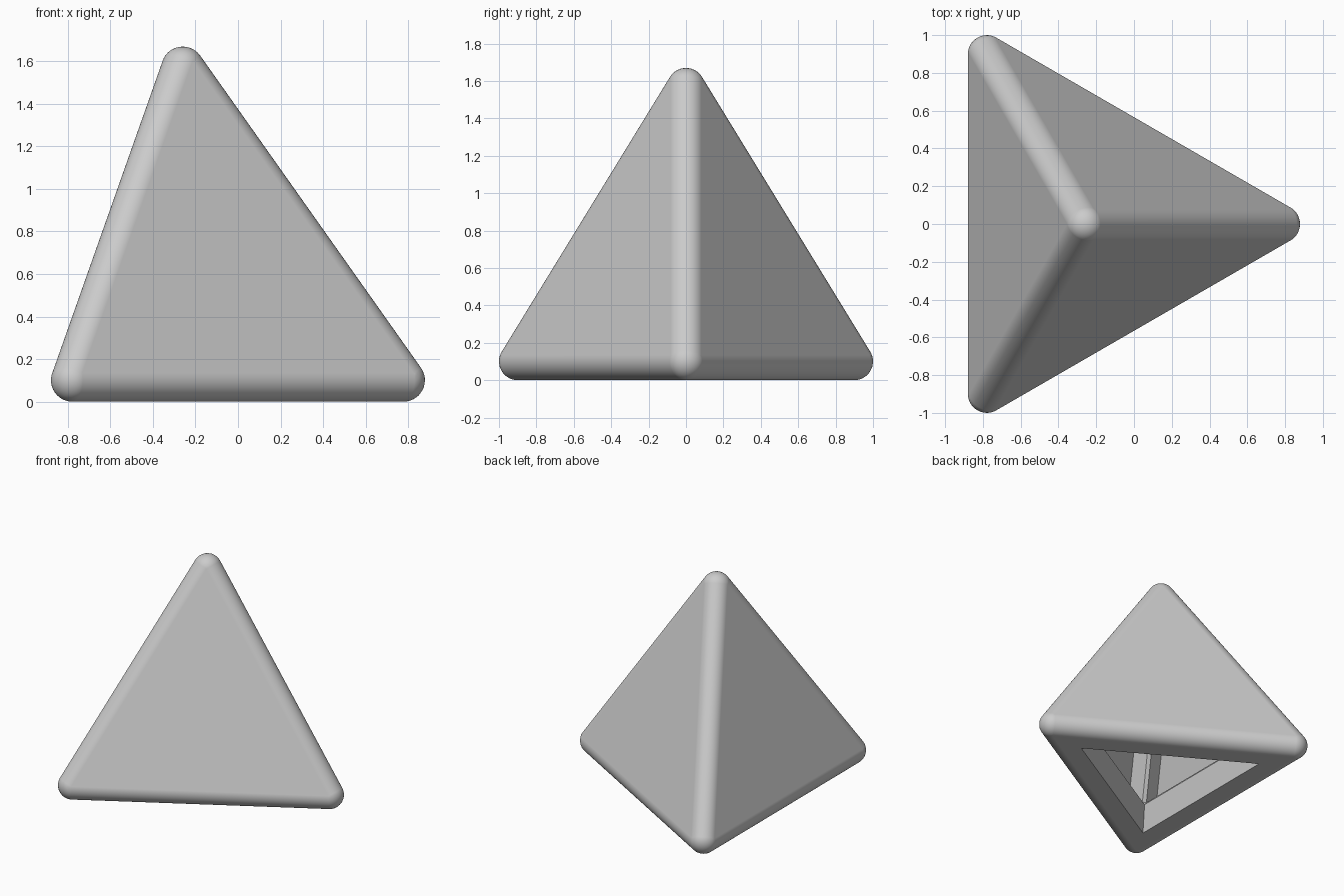
import bpy
import bmesh
from math import radians, sqrt
from mathutils import Vector

cube = bpy.data.objects.get("Cube")
if cube:
    bpy.data.objects.remove(cube, do_unlink=True)

EDGE = 1.8            # edge of the tetrahedron before rounding
RADIUS = 0.1          # edge rounding
STEPS = 18            # facets across a rounded edge
INSPHERE = EDGE / sqrt(24)
FACE_INRADIUS = EDGE / sqrt(12)
CENTRE = Vector((-FACE_INRADIUS / 2, 0, INSPHERE + RADIUS))

# Corners around the body centre, and the normal of the face opposite each
corners = [Vector((2 * FACE_INRADIUS, 0, -INSPHERE)),
           Vector((-FACE_INRADIUS, EDGE / 2, -INSPHERE)),
           Vector((-FACE_INRADIUS, -EDGE / 2, -INSPHERE)),
           Vector((0, 0, 3 * INSPHERE))]
normals = [-c.normalized() for c in corners]

grey = bpy.data.materials.new("light_grey")
grey.use_nodes = True
colour = (0.6, 0.6, 0.6, 1)
grey.diffuse_color = colour
grey.node_tree.nodes["Principled BSDF"].inputs["Base Color"].default_value = colour


def hull(points):
    """Convex hull of points as a clean bmesh with merged flat faces."""
    bm = bmesh.new()
    verts = [bm.verts.new(p) for p in points]
    bmesh.ops.convex_hull(bm, input=verts)
    loose = [v for v in bm.verts if not v.link_faces]
    bmesh.ops.delete(bm, geom=loose, context='VERTS')
    bmesh.ops.dissolve_limit(bm, angle_limit=radians(0.2),
                             verts=bm.verts[:], edges=bm.edges[:])
    bmesh.ops.recalc_face_normals(bm, faces=bm.faces[:])
    return bm


def add_object(name, bm):
    mesh = bpy.data.meshes.new(name)
    bm.normal_update()
    bm.to_mesh(mesh)
    bm.free()
    mesh.materials.append(grey)
    obj = bpy.data.objects.new(name, mesh)
    obj.location = CENTRE
    bpy.context.collection.objects.link(obj)
    return obj


# Rounded shell: a ball patch at each corner, wrapped in a hull
points = []
for i, corner in enumerate(corners):
    a, b, c = [n for j, n in enumerate(normals) if j != i]
    for s in range(STEPS + 1):
        for t in range(STEPS + 1 - s):
            d = a * s + b * t + c * (STEPS - s - t)
            points.append(corner + d.normalized() * RADIUS)
shell = add_object("rounded_pyramid", hull(points))

# Hollow: a central void with a tapered pocket towards every face
MOUTH, MOUTH_INRADIUS, TAPER = 0.265, 0.349, 0.168
shrink = MOUTH_INRADIUS / FACE_INRADIUS
points = []
for i, n in enumerate(normals):
    for j, corner in enumerate(corners):
        if j != i:
            points.append(n * MOUTH + (corner - n * INSPHERE) * shrink)
void = hull(points)
mouths = [f for f in void.faces if f.calc_area() > 0.2]
pockets = bmesh.ops.extrude_discrete_faces(void, faces=mouths)["faces"]
void.normal_update()
for face in pockets:
    n, mid = face.normal.copy(), face.calc_center_median()
    # The bottom pocket breaks through; the others leave a thin wall
    depth = 0.303 if n.z < -0.9 else 0.122
    grow = 1 + TAPER * depth / MOUTH_INRADIUS
    for v in face.verts:
        v.co = mid + (v.co - mid) * grow + n * depth
cutter = add_object("hollow_cutter", void)
cutter.hide_render = True

cut = shell.modifiers.new("hollow", 'BOOLEAN')
cut.operation = 'DIFFERENCE'
cut.solver = 'EXACT'
cut.object = cutter
bpy.ops.object.select_all(action='DESELECT')
shell.select_set(True)
bpy.context.view_layer.objects.active = shell
bpy.ops.object.modifier_apply(modifier=cut.name)
bpy.data.objects.remove(cutter, do_unlink=True)

# Smooth rounding, crisp opening and level faces
bpy.ops.object.shade_smooth_by_angle(angle=radians(30))
level = shell.modifiers.new("level_faces", 'WEIGHTED_NORMAL')
level.keep_sharp = True
